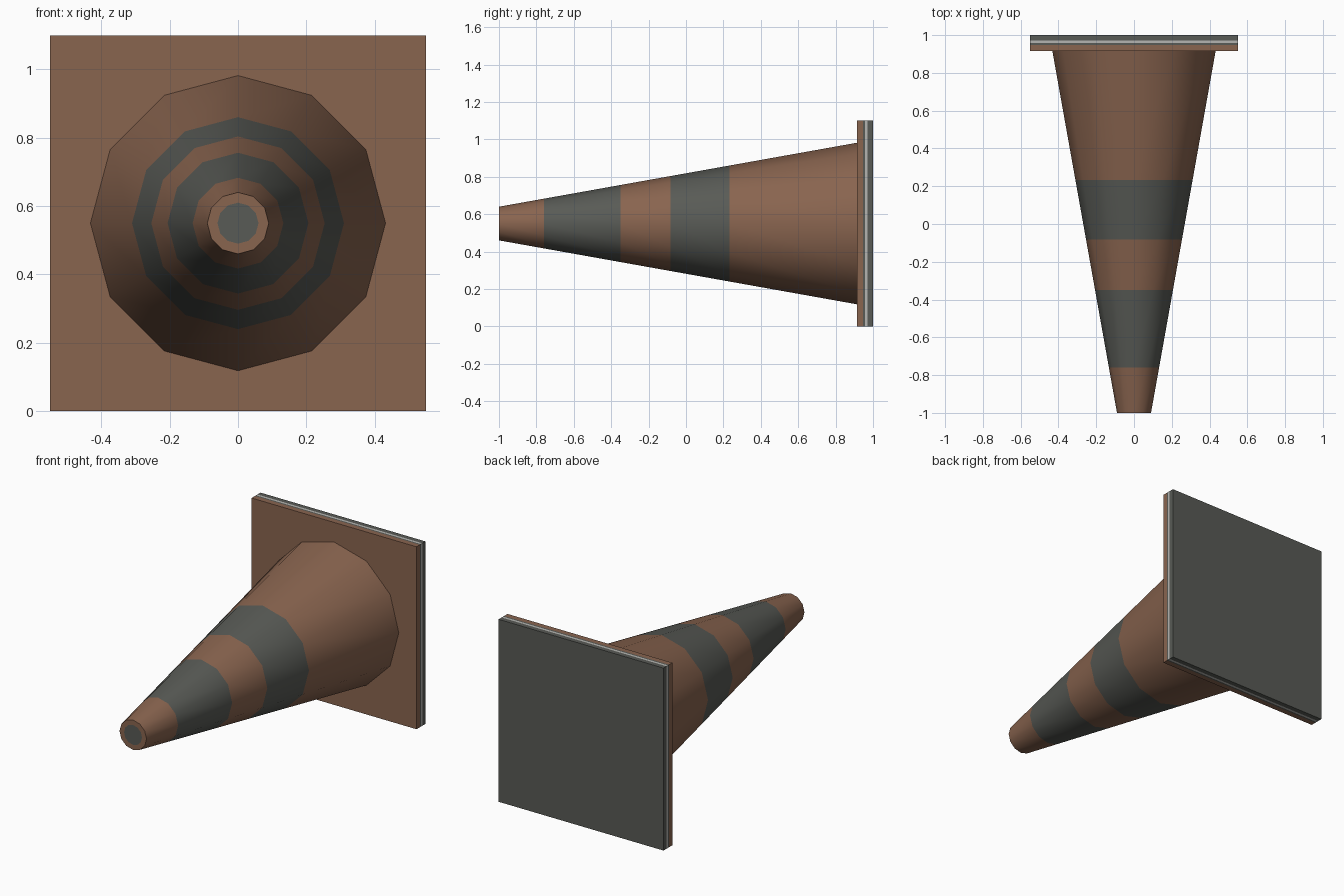
import bpy, bmesh, math

if "Cube" in bpy.data.objects:
    bpy.data.objects.remove(bpy.data.objects["Cube"])

def material(name, rgb):
    m = bpy.data.materials.new(name)
    m.diffuse_color = (*rgb, 1)
    m.use_nodes = True
    m.node_tree.nodes["Principled BSDF"].inputs["Base Color"].default_value = m.diffuse_color
    return m

MATS = [material("faded_orange", (0.25, 0.128, 0.078)),
        material("dark_grey", (0.098, 0.103, 0.092)),
        material("pale_grey", (0.46, 0.46, 0.44))]
ORANGE, GREY, PALE = range(3)
CZ = 0.55

def loft(name, rings, bands, start_cap, end_cap):
    """Skin closed rings of points; bands gives the material of each strip."""
    bm = bmesh.new()
    loops = [[bm.verts.new(p) for p in ring] for ring in rings]
    n = len(loops[0])
    for a, b, mat in zip(loops, loops[1:], bands):
        for i in range(n):
            j = (i + 1) % n
            bm.faces.new((a[i], a[j], b[j], b[i])).material_index = mat
    for loop, mat in ((loops[0], start_cap), (loops[-1], end_cap)):
        if mat is not None:
            bm.faces.new(loop).material_index = mat
    bmesh.ops.recalc_face_normals(bm, faces=bm.faces)
    me = bpy.data.meshes.new(name)
    bm.to_mesh(me)
    bm.free()
    for m in MATS:
        me.materials.append(m)
    ob = bpy.data.objects.new(name, me)
    bpy.context.collection.objects.link(ob)
    return ob

def circle(y, r, n=12):
    return [(r * math.sin(2 * math.pi * i / n), y,
             CZ + r * math.cos(2 * math.pi * i / n)) for i in range(n)]

def square(y, h=0.55):
    return [(sx * h, y, CZ + sz * h) for sx, sz in ((-1, -1), (1, -1), (1, 1), (-1, 1))]

# Twelve-sided cone lying along y, with two grey bands and a grey tip disc
def cone_radius(y):
    return 0.09 + (y + 1) / 1.915 * 0.342

stations = [-1, -0.76, -0.35, -0.083, 0.233, 0.915]
rings = [circle(-1, 0.06)] + [circle(y, cone_radius(y)) for y in stations]
cone = loft("cone_body", rings, [ORANGE, ORANGE, GREY, ORANGE, GREY, ORANGE], GREY, ORANGE)
bpy.context.view_layer.objects.active = cone
cone.select_set(True)
bpy.ops.object.shade_smooth_by_angle(angle=math.radians(40))

# Square base plate with coloured edge lines and grey underside
ys = [0.915, 0.947, 0.957, 0.971, 1.0]
loft("base_plate", [square(y) for y in ys], [ORANGE, GREY, PALE, GREY], ORANGE, GREY)
